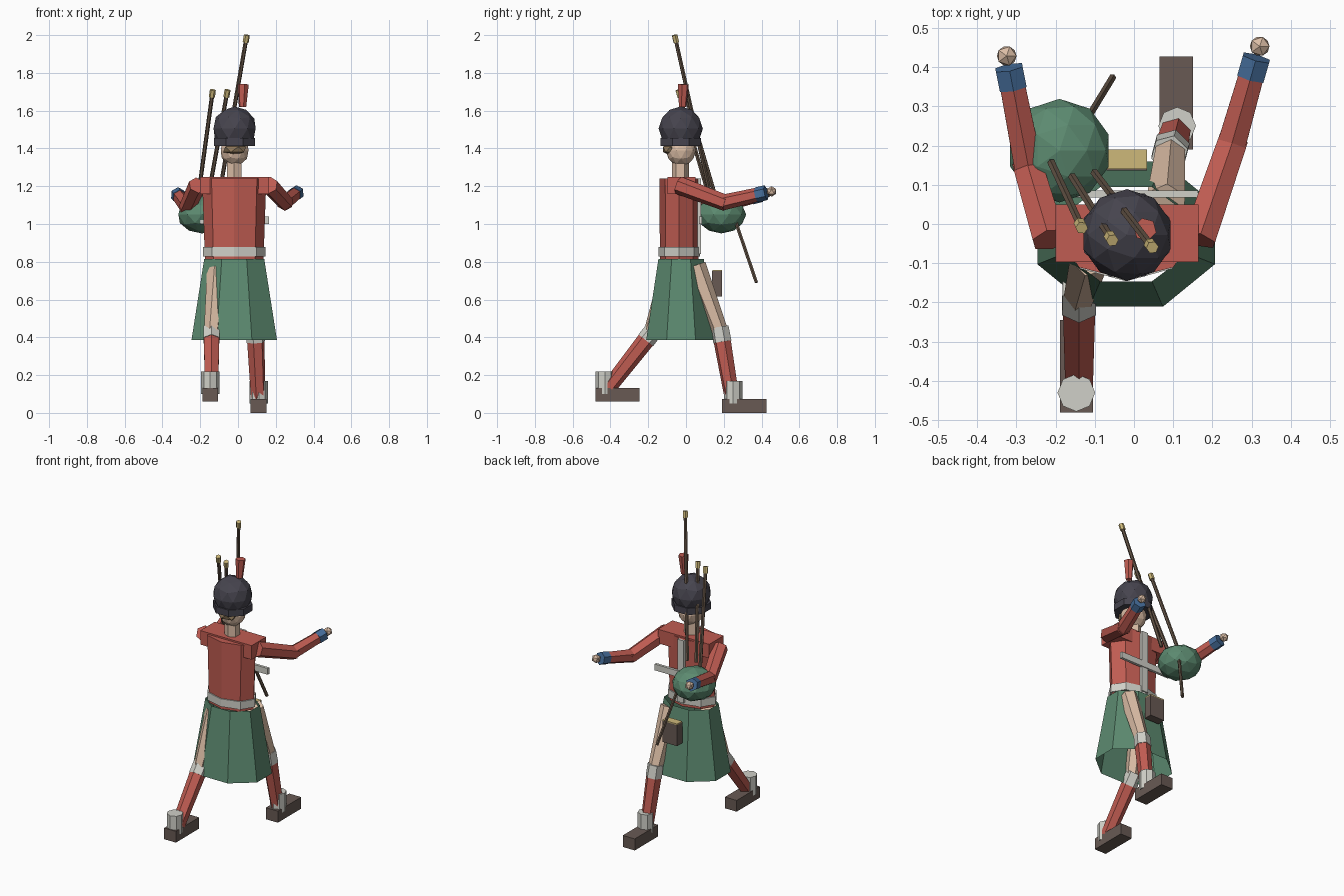
import bpy, math
from mathutils import Vector, Matrix

if "Cube" in bpy.data.objects:
    bpy.data.objects.remove(bpy.data.objects["Cube"])


def material(name, *rgb):
    lin = [((c / 255 + 0.055) / 1.055) ** 2.4 for c in rgb] + [1]
    m = bpy.data.materials.new(name)
    m.use_nodes = True
    m.diffuse_color = lin
    m.node_tree.nodes["Principled BSDF"].inputs["Base Color"].default_value = lin
    return m


RED = material("scarlet cloth", 192, 92, 82)
GREEN = material("green cloth", 92, 138, 112)
SKIN = material("skin", 220, 190, 166)
BLACK = material("black fur", 70, 68, 78)
WHITE = material("white leather", 208, 208, 200)
BLUE = material("blue cuff", 70, 110, 155)
BROWN = material("dark leather", 104, 90, 84)
GOLD = material("brass", 205, 184, 122)
WOOD = material("dark wood", 100, 84, 70)
TAN = material("brown hair", 140, 118, 88)


def finish(name, mat):
    ob = bpy.context.object
    ob.name = name
    ob.data.materials.clear()
    ob.data.materials.append(mat)
    return ob


def box(name, mat, x, y, z):
    """Box from three (low, high) ranges."""
    bpy.ops.mesh.primitive_cube_add(size=1, location=[sum(r) / 2 for r in (x, y, z)])
    ob = finish(name, mat)
    ob.scale = [r[1] - r[0] for r in (x, y, z)]
    return ob


def rod(name, mat, a, b, r1, r2, sides=6):
    """Tapered limb or pipe between two points."""
    a, b = Vector(a), Vector(b)
    bpy.ops.mesh.primitive_cone_add(vertices=sides, radius1=r1, radius2=r2, depth=(b - a).length)
    ob = finish(name, mat)
    ob.matrix_world = Matrix.Translation((a + b) / 2) @ (b - a).to_track_quat("Z", "Y").to_matrix().to_4x4()
    return ob


def ball(name, mat, loc, size, detail=2):
    bpy.ops.mesh.primitive_ico_sphere_add(subdivisions=detail, radius=1, location=loc)
    ob = finish(name, mat)
    ob.scale = size
    return ob


def ring(name, mat, centre, z0, z1, low, high, flat=False, caps="NGON"):
    """Eight-sided band with (x, y) radii at its bottom and top."""
    bpy.ops.mesh.primitive_cone_add(vertices=8, radius1=low[0], radius2=high[0],
                                    depth=z1 - z0, end_fill_type=caps)
    ob = finish(name, mat)
    if flat:
        ob.data.transform(Matrix.Rotation(math.pi / 8, 4, "Z"))
    for v in ob.data.vertices:
        v.co.y *= low[1] / low[0] if v.co.z < 0 else high[1] / high[0]
    ob.location = (*centre, (z0 + z1) / 2)
    return ob


MID = (-0.02, -0.036)

# Head and fur hat
rod("neck", SKIN, (-0.02, -0.03, 1.22), (-0.02, -0.03, 1.35), 0.045, 0.045)
ball("head", SKIN, (-0.018, -0.027, 1.39), (0.077, 0.08, 0.085))
ball("fur_hat", BLACK, (-0.018, -0.028, 1.505), (0.117, 0.117, 0.117))
ring("hat_band", BLACK, (-0.018, -0.028), 1.412, 1.455, (0.118, 0.115), (0.118, 0.115), True)
ball("hair", TAN, (-0.018, -0.083, 1.395), (0.068, 0.045, 0.032), 1)
rod("plume", RED, (0.024, -0.018, 1.62), (0.028, -0.014, 1.74), 0.02, 0.03)

# Tunic, belt and crossed straps
ring("tunic", RED, MID, 0.81, 1.24, (0.155, 0.102), (0.17, 0.105))
box("shoulders", RED, (-0.2, 0.165), (-0.097, 0.05), (1.16, 1.25))
ring("belt", WHITE, MID, 0.828, 0.878, (0.166, 0.11), (0.166, 0.11))
box("vertical_strap", WHITE, (-0.04, 0.005), (0.062, 0.08), (0.84, 1.24))
box("cross_strap", WHITE, (-0.2, 0.163), (0.068, 0.085), (1.0, 1.04))

# Kilt and pouch
ring("kilt", GREEN, (-0.02, -0.026), 0.385, 0.815, (0.245, 0.2), (0.172, 0.13), True, "NOTHING")
box("pouch", BROWN, (-0.07, 0.033), (0.137, 0.19), (0.615, 0.75))
box("pouch_flap", GOLD, (-0.07, 0.033), (0.14, 0.19), (0.75, 0.757))

# Legs
def leg(side, hip, knee, ankle, spat, foot):
    hip, knee, ankle = map(Vector, (hip, knee, ankle))
    shin = (ankle - knee).normalized()
    rod(side + "_thigh", SKIN, hip, knee, 0.056, 0.042)
    rod(side + "_sock_top", WHITE, knee - shin * 0.035, knee + shin * 0.045, 0.048, 0.05)
    rod(side + "_shin", RED, knee, ankle, 0.048, 0.04)
    x, y, z = spat
    rod(side + "_spat", WHITE, (x, y, z - 0.12), (x, y, z), 0.048, 0.048, 8)
    box(side + "_boot", BROWN, *foot)


leg("right", (-0.11, -0.08, 0.76), (-0.14, -0.185, 0.42), (-0.14, -0.42, 0.12),
    (-0.147, -0.43, 0.22), ((-0.188, -0.105), (-0.48, -0.245), (0.06, 0.132)))
leg("left", (0.08, 0.05, 0.78), (0.092, 0.185, 0.42), (0.108, 0.245, 0.07),
    (0.11, 0.25, 0.17), ((0.065, 0.15), (0.19, 0.427), (0, 0.074)))

# Arms
def arm(side, shoulder, elbow, wrist):
    shoulder, elbow, wrist = map(Vector, (shoulder, elbow, wrist))
    aim = (wrist - elbow).normalized()
    rod(side + "_upper_arm", RED, shoulder, elbow + (elbow - shoulder).normalized() * 0.015, 0.048, 0.043)
    rod(side + "_forearm", RED, elbow - aim * 0.015, wrist, 0.042, 0.036)
    rod(side + "_cuff", BLUE, wrist - aim * 0.05, wrist + aim * 0.004, 0.04, 0.04)
    ball(side + "_hand", SKIN, wrist + aim * 0.035, (0.028,) * 3, 1)


arm("left", (0.165, -0.04, 1.205), (0.248, 0.2, 1.115), (0.311, 0.42, 1.165))
arm("right", (-0.215, -0.04, 1.205), (-0.268, 0.14, 1.09), (-0.318, 0.395, 1.155))

# Pipes: bag, three drones and the chanter
ball("pipe_bag", GREEN, (-0.19, 0.187, 1.05), (0.132, 0.132, 0.1))
drones = (((-0.1, 0.13, 1.15), (0.047, -0.06, 2.0)),
          ((-0.157, 0.12, 1.15), (-0.055, -0.042, 1.71)),
          ((-0.21, 0.155, 1.15), (-0.133, -0.01, 1.71)))
for i, (a, b) in enumerate(drones):
    tip = Vector(b) - (Vector(b) - Vector(a)).normalized() * 0.04
    rod(f"drone_{i + 1}", WOOD, a, tip, 0.011, 0.011)
    rod(f"drone_tip_{i + 1}", GOLD, tip, b, 0.016, 0.016)
rod("chanter", WOOD, (-0.13, 0.25, 1.05), (-0.055, 0.373, 0.69), 0.01, 0.01)
